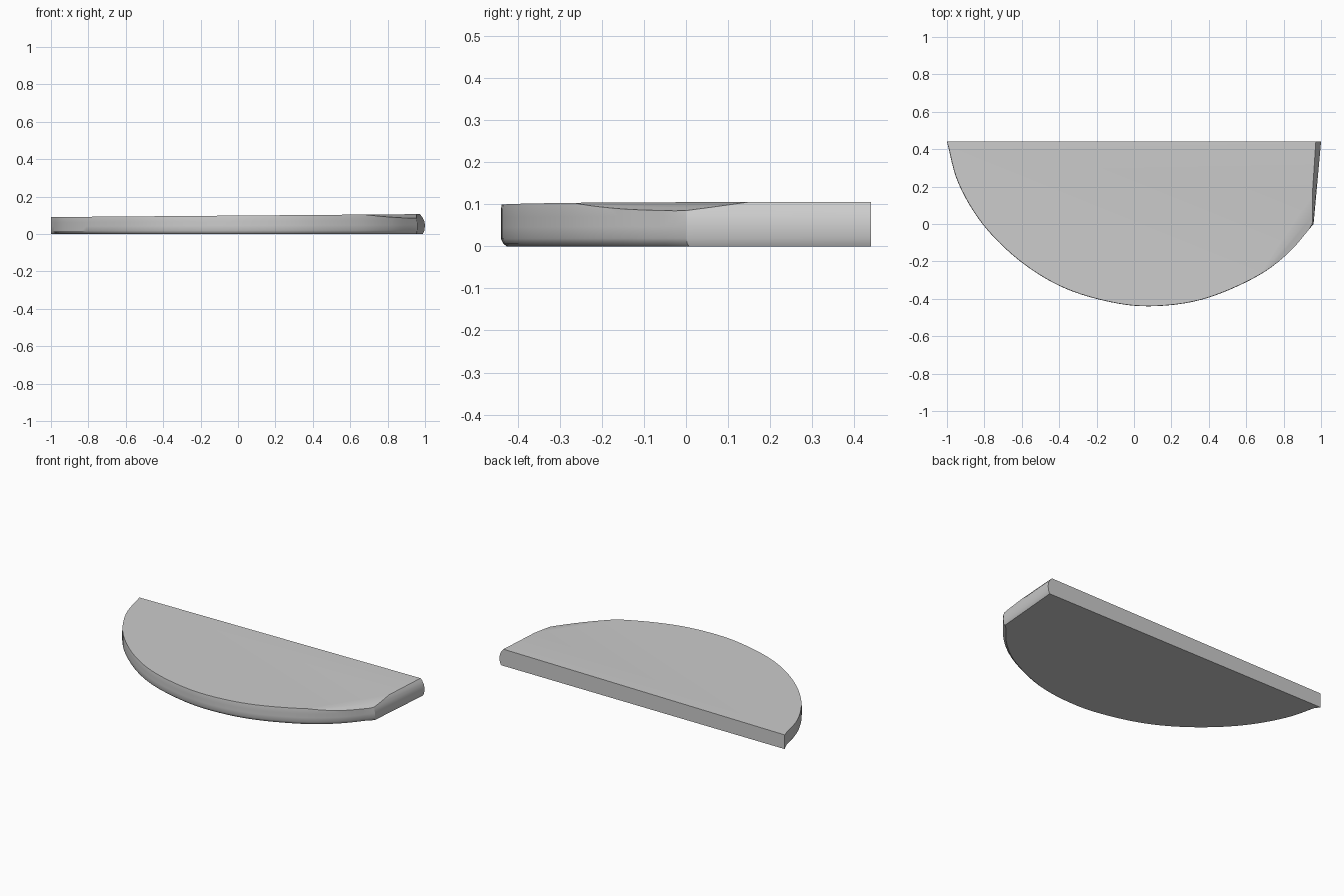
import bpy
import bmesh
from math import radians
from mathutils import Vector

cube = bpy.data.objects.get("Cube")
if cube:
    bpy.data.objects.remove(cube, do_unlink=True)

BACK_Y = 0.44


def smooth_path(points, steps):
    """Sample a smooth curve through all the points."""
    p = [Vector(q) for q in points]
    p = [2 * p[0] - p[1]] + p + [2 * p[-1] - p[-2]]
    path = []
    for a, b, c, d in zip(p, p[1:], p[2:], p[3:]):
        for i in range(steps):
            t = i / steps
            path.append((2 * b + (c - a) * t + (2 * a - 5 * b + 4 * c - d) * t**2
                         + (3 * b - a - 3 * c + d) * t**3) / 2)
    return path + [p[-2]]


def top_height(x):
    """The upper face rises gently towards the left end."""
    return 0.098 + 0.008 * x


# Rounded rim, then the short straight end
rim = smooth_path([(-1, BACK_Y), (-0.94, 0.22), (-0.81, 0), (-0.62, -0.19),
                   (-0.4, -0.33), (-0.16, -0.41), (0.08, -0.44), (0.36, -0.405),
                   (0.64, -0.29), (0.82, -0.16), (0.96, 0)], 6)
outline = rim + [Vector((1, BACK_Y))]

# Height fraction, rim scale and end inset of each layer
layers = [(0, 0.984, 0.012), (0.06, 0.993, 0.008), (0.18, 1, 0.003),
          (0.45, 1, 0), (0.68, 1, 0.005), (0.86, 1, 0.015), (1, 0.998, 0.028)]

bm = bmesh.new()
rings = []
for fraction, scale, inset in layers:
    ring = []
    for p in outline:
        # Only the rim is rounded, so the back stays flat
        at_back = p.y > BACK_Y - 0.001
        x = p.x if at_back else p.x * scale
        y = BACK_Y + (p.y - BACK_Y) * scale
        if p.x > 0.95:
            x = p.x - (inset if at_back else inset * 0.6)
        ring.append(bm.verts.new((x, y, fraction * top_height(x))))
    rings.append(ring)

# Side walls, flat back, underside and upper face
for low, high in zip(rings, rings[1:]):
    for i in range(len(low) - 1):
        bm.faces.new((low[i], low[i + 1], high[i + 1], high[i]))
bm.faces.new([r[0] for r in rings] + [r[-1] for r in reversed(rings)])
bm.faces.new(list(reversed(rings[0])))
bm.faces.new(rings[-1])

# Shallow slanting chamfer across the left front corner
geometry = bm.verts[:] + bm.edges[:] + bm.faces[:]
cut = bmesh.ops.bisect_plane(bm, geom=geometry, plane_co=(0.945, 0.14, 0.1055),
                             plane_no=(0.0182, -0.0125, 0.092), clear_outer=True)
cut_edges = [e for e in cut["geom_cut"] if isinstance(e, bmesh.types.BMEdge)]
bmesh.ops.holes_fill(bm, edges=cut_edges, sides=0)
bmesh.ops.recalc_face_normals(bm, faces=bm.faces[:])

mesh = bpy.data.meshes.new("half_round_slab")
bm.to_mesh(mesh)
bm.free()
slab = bpy.data.objects.new("half_round_slab", mesh)
bpy.context.collection.objects.link(slab)

# Plain grey finish
grey = bpy.data.materials.new("plain_grey")
grey.use_nodes = True
colour = (0.6, 0.6, 0.6, 1)
grey.diffuse_color = colour
grey.node_tree.nodes["Principled BSDF"].inputs["Base Color"].default_value = colour
mesh.materials.append(grey)

bpy.ops.object.select_all(action="DESELECT")
slab.select_set(True)
bpy.context.view_layer.objects.active = slab
bpy.ops.object.shade_smooth_by_angle(angle=radians(30))
